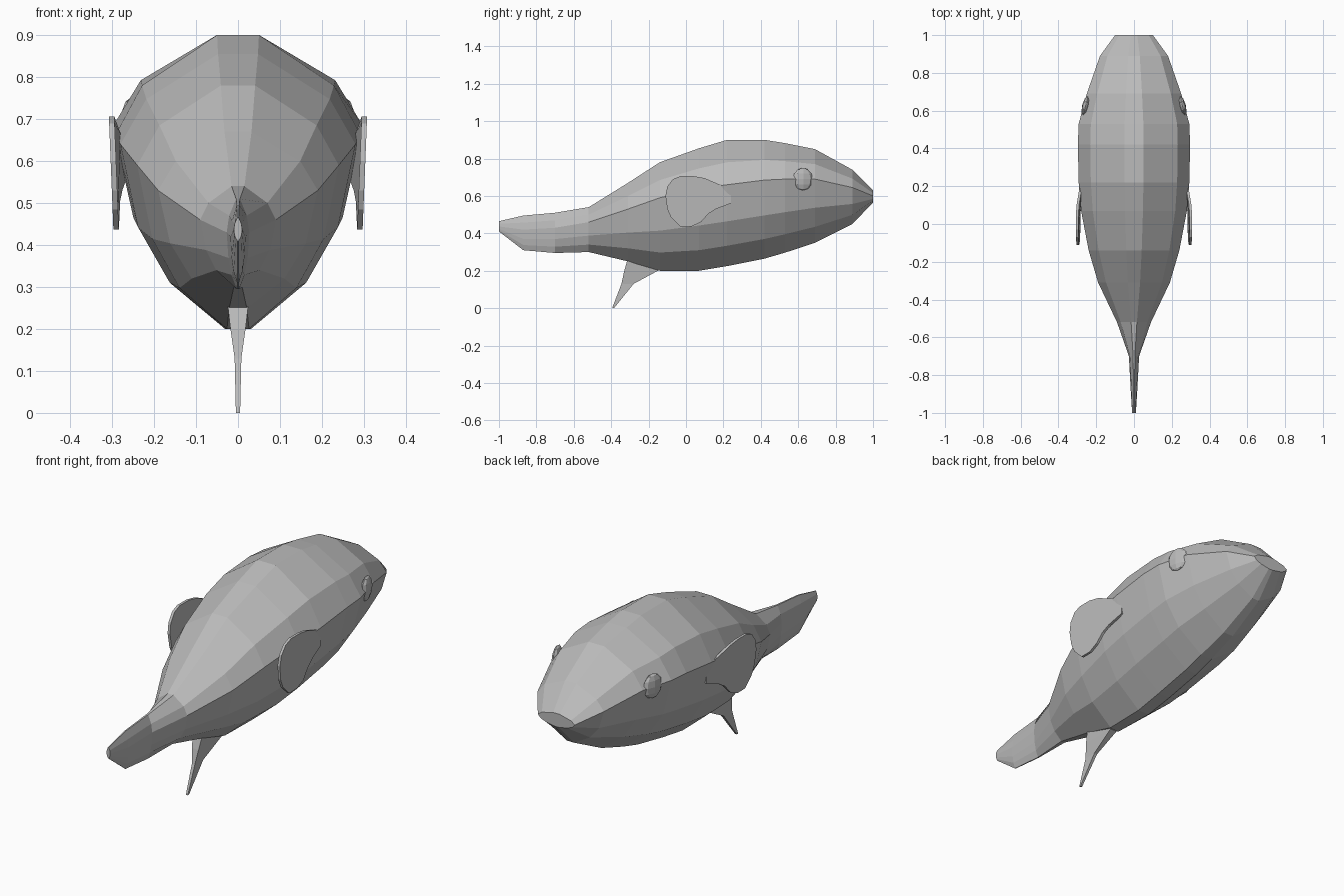
import bpy, bmesh, math
from mathutils import Matrix

if "Cube" in bpy.data.objects:
    bpy.data.objects.remove(bpy.data.objects["Cube"])

skin = bpy.data.materials.new("grey skin")
skin.diffuse_color = (0.5, 0.5, 0.5, 1)
skin.use_nodes = True
skin.node_tree.nodes["Principled BSDF"].inputs["Base Color"].default_value = skin.diffuse_color


def finish(name, bm):
    bmesh.ops.recalc_face_normals(bm, faces=bm.faces)
    mesh = bpy.data.meshes.new(name)
    bm.to_mesh(mesh)
    bm.free()
    mesh.materials.append(skin)
    obj = bpy.data.objects.new(name, mesh)
    bpy.context.collection.objects.link(obj)
    return obj


def loft(name, rings):
    bm = bmesh.new()
    loops = [[bm.verts.new(p) for p in ring] for ring in rings]
    for a, b in zip(loops, loops[1:]):
        for i in range(len(a)):
            j = (i + 1) % len(a)
            bm.faces.new((a[i], a[j], b[j], b[i]))
    bm.faces.new(loops[0])
    bm.faces.new(loops[-1])
    return finish(name, bm)


# Body: y, top, widest height, bottom, half width
stations = [
    (-1.00, .465, .437, .410, .010), (-.87, .495, .42, .310, .018),
    (-.70, .510, .43, .295, .027), (-.52, .540, .46, .300, .090),
    (-.31, .670, .53, .250, .190), (-.14, .780, .59, .200, .240),
    (.07, .855, .64, .200, .280), (.22, .900, .66, .225, .293),
    (.42, .900, .685, .265, .297), (.53, .882, .69, .297, .293),
    (.69, .850, .69, .350, .250), (.89, .740, .645, .450, .180),
    (1.00, .630, .600, .565, .100)]
# Half cross-section: width fraction, height fraction from the widest line
half = [(.17, 1), (.78, .5), (1, 0), (.85, -.45), (.58, -.75), (.11, -1)]
section = half + [(-u, v) for u, v in reversed(half)]
loft("body", [[(u * w, y, mid + v * ((top - mid) if v > 0 else (mid - bot)))
               for u, v in section] for y, top, mid, bot, w in stations])

# Belly fin: height, rear y, front y, half thickness
belly = [(.27, -.31, -.12, .026), (.2, -.33, -.15, .018),
         (.13, -.345, -.28, .008), (0, -.395, -.385, .005)]
loft("belly_fin", [[(-w, a, z), (w, a, z), (w, b, z), (-w, b, z)]
                   for z, a, b, w in belly])

# Side fins: rounded paddles that lean with the flank
paddle = [(.24, .655), (.17, .665), (.1, .695), (.04, .706), (-.03, .706),
          (-.07, .69), (-.1, .65), (-.11, .6), (-.1, .53), (-.08, .485),
          (-.03, .437), (.03, .437), (.08, .46), (.12, .505), (.16, .53),
          (.24, .56)]


def fin_x(y, z):
    return .297 + (z - .44) * .04 - max(0, y - .08) * .15


for side, s in (("right", 1), ("left", -1)):
    loft(side + "_side_fin",
         [[(s * (fin_x(y, z) - d), y, z) for y, z in paddle]
          for d in (0, .013)])

    # Eye: low bulge on the head, turned to follow the flank
    bm = bmesh.new()
    bmesh.ops.create_uvsphere(bm, u_segments=8, v_segments=6, radius=1)
    bm.transform(Matrix.Translation((s * .257, .625, .69))
                 @ Matrix.Rotation(s * math.radians(14), 4, 'Z')
                 @ Matrix.Diagonal((.018, .055, .06, 1)))
    finish(side + "_eye", bm)
